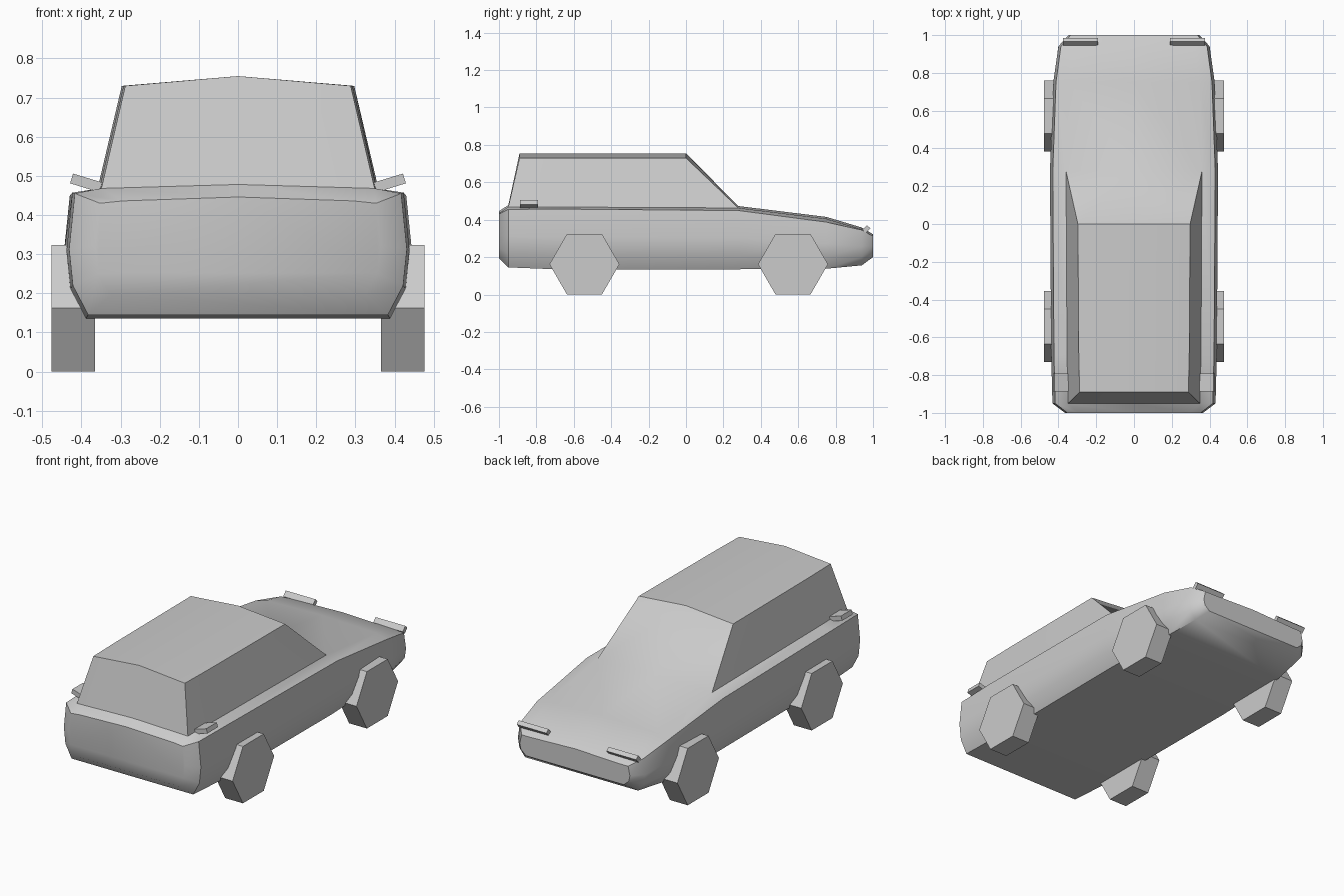
import bpy, bmesh, math

if "Cube" in bpy.data.objects:
    bpy.data.objects.remove(bpy.data.objects["Cube"])


def smooth(obj, deg):
    bpy.ops.object.select_all(action='DESELECT')
    obj.select_set(True)
    bpy.context.view_layer.objects.active = obj
    bpy.ops.object.shade_smooth_by_angle(angle=math.radians(deg))


# Car body: lofted sections (y, width scale, bottom z, shoulder z, top centre z)
sections = [
    (-1.0, 0.82, 0.195, 0.430, 0.446),
    (-0.95, 0.97, 0.145, 0.455, 0.478),
    (-0.70, 0.985, 0.135, 0.457, 0.478),
    (0.28, 1.0, 0.135, 0.449, 0.473),
    (0.75, 0.96, 0.138, 0.387, 0.415),
    (0.94, 0.90, 0.156, 0.345, 0.358),
    (1.0, 0.78, 0.200, 0.312, 0.322),
]
bm = bmesh.new()
rings = []
for y, s, zb, zs, zt in sections:
    h = zs - zb
    half = [(0.395 * s, zb), (0.435 * s, zb + 0.24 * h), (0.445 * s, zb + 0.54 * h),
            (0.43 * s, zs), (0.36 * s, zt - 0.01)]
    pts = half + [(0, zt)] + [(-x, z) for x, z in reversed(half)]
    rings.append([bm.verts.new((x, y, z)) for x, z in pts])
cabin_base = []
n = len(rings[0])
for r, (a, b) in enumerate(zip(rings, rings[1:])):
    for i in range(n):
        j = (i + 1) % n
        f = bm.faces.new((a[i], a[j], b[j], b[i]))
        if r in (1, 2) and i in (4, 5):
            cabin_base.append(f)
bm.faces.new(rings[0])
bm.faces.new(rings[-1])
bmesh.ops.recalc_face_normals(bm, faces=bm.faces)

# Cabin: raise the middle of the top surface and taper it
ext = bmesh.ops.extrude_face_region(bm, geom=cabin_base)
bmesh.ops.delete(bm, geom=[f for f in cabin_base if f.is_valid], context='FACES')
roof_y = {-0.95: -0.89, -0.70: -0.68, 0.28: 0.0}
for v in [g for g in ext['geom'] if isinstance(g, bmesh.types.BMVert)]:
    v.co.y = roof_y[round(v.co.y, 2)]
    v.co.z = 0.755 if abs(v.co.x) < 0.01 else 0.73
    v.co.x *= 0.825
bmesh.ops.recalc_face_normals(bm, faces=bm.faces)
me = bpy.data.meshes.new("car_body")
bm.to_mesh(me)
bm.free()
body = bpy.data.objects.new("car_body", me)
bpy.context.collection.objects.link(body)
smooth(body, 40)


def box(name, loc, size, rot):
    bpy.ops.mesh.primitive_cube_add(size=1, location=loc, rotation=rot)
    o = bpy.context.object
    o.name = name
    o.scale = size


for side, sx in (("right", 1), ("left", -1)):
    # Hexagonal wheels
    for end, y in (("front", -0.543), ("rear", 0.572)):
        bpy.ops.mesh.primitive_cylinder_add(
            vertices=6, radius=0.187, depth=0.112,
            location=(sx * 0.421, y, 0.162), rotation=(0, math.pi / 2, 0))
        bpy.context.object.name = f"{end}_{side}_wheel"
    # Tilted side mirrors and slim light bars
    box(f"{side}_mirror", (sx * 0.388, -0.84, 0.482), (0.078, 0.095, 0.026),
        (0, -sx * math.radians(17), 0))
    box(f"{side}_light", (sx * 0.283, 0.965, 0.350), (0.187, 0.025, 0.034),
        (math.radians(-42), 0, 0))
